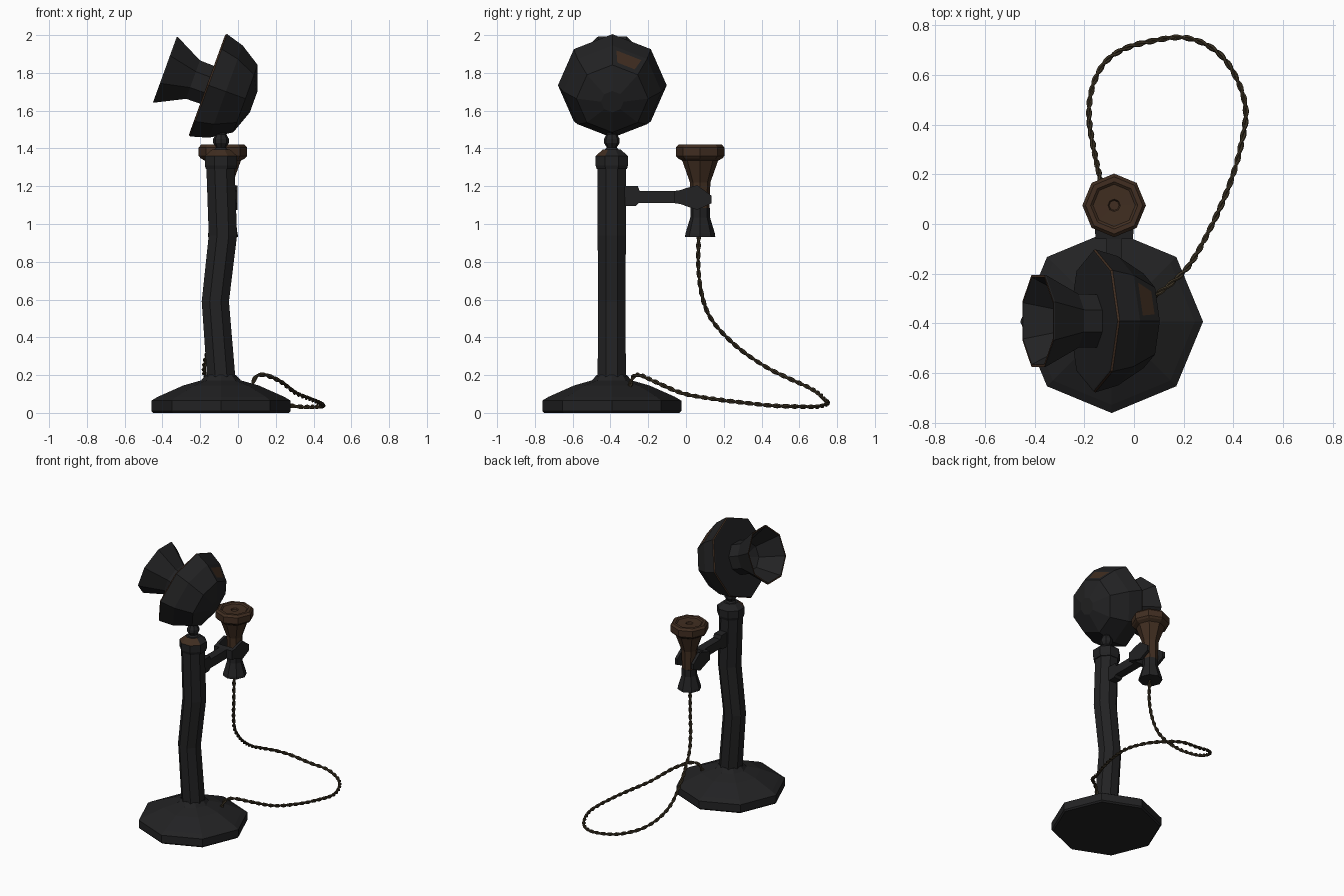
import bpy, bmesh, math
from mathutils import Matrix, Vector

if "Cube" in bpy.data.objects:
    bpy.data.objects.remove(bpy.data.objects["Cube"])


def material(name, rgb):
    m = bpy.data.materials.new(name)
    m.diffuse_color = (*rgb, 1)
    m.use_nodes = True
    m.node_tree.nodes["Principled BSDF"].inputs["Base Color"].default_value = m.diffuse_color
    return m


BLACK = material("black enamel", (0.016, 0.016, 0.017))
BROWN = material("worn brown", (0.052, 0.027, 0.015))
CORD = material("cord brown", (0.05, 0.037, 0.02))


def finish(name, bm, matrix=Matrix()):
    bmesh.ops.recalc_face_normals(bm, faces=bm.faces)
    bm.transform(matrix)
    me = bpy.data.meshes.new(name)
    bm.to_mesh(me)
    bm.free()
    for m in (BLACK, BROWN):
        me.materials.append(m)
    ob = bpy.data.objects.new(name, me)
    bpy.context.collection.objects.link(ob)
    return ob


def lathe(rings, brown=(), phase=0.0, n=8):
    """Eight-sided loft through (radius, z, x shift) rings; 'brown' lists brown bands."""
    bm = bmesh.new()
    loops = []
    for r, z, *dx in rings:
        d = dx[0] if dx else 0
        loops.append([bm.verts.new((d + r * math.cos(math.radians(phase) + i * math.tau / n),
                                    r * math.sin(math.radians(phase) + i * math.tau / n), z))
                      for i in range(n)])
    for k, (a, b) in enumerate(zip(loops, loops[1:])):
        for i in range(n):
            j = (i + 1) % n
            bm.faces.new((a[i], a[j], b[j], b[i])).material_index = int(k in brown)
    bm.faces.new(loops[0]).material_index = int(0 in brown)
    bm.faces.new(loops[-1]).material_index = int(len(rings) - 2 in brown)
    bm.normal_update()
    return bm


def plate(name, outline, x, width):
    """Extrude a (y, z) outline along x, centred on x."""
    bm = bmesh.new()
    f = bm.faces.new([bm.verts.new((x - width / 2, y, z)) for y, z in outline])
    ext = bmesh.ops.extrude_face_region(bm, geom=[f])["geom"]
    bmesh.ops.translate(bm, vec=(width, 0, 0),
                        verts=[g for g in ext if isinstance(g, bmesh.types.BMVert)])
    return finish(name, bm)


STAND = Matrix.Translation((-0.09, -0.393, 0))

# Base
finish("base", lathe([(0.358, 0), (0.368, 0.01), (0.368, 0.065), (0.335, 0.085),
                      (0.2, 0.145), (0.105, 0.172), (0.08, 0.2)]), STAND)

# Bent column
finish("column", lathe([(0.083, 0.17), (0.081, 0.2), (0.078, 0.59, -0.03),
                        (0.081, 0.94, 0.01), (0.081, 1.31, -0.003)], phase=22.5), STAND)

# Collar with worn front bevels
bm = lathe([(0.086, 1.29), (0.093, 1.31), (0.093, 1.36), (0.05, 1.395)], phase=22.5)
bm.faces.ensure_lookup_table()
for f in bm.faces:
    c = f.calc_center_median()
    if 1.365 < c.z < 1.39 and c.y < -0.01:
        f.material_index = 1
finish("collar", bm, STAND)

# Swivel joint
finish("swivel", lathe([(0.045, 1.385), (0.026, 1.405), (0.042, 1.43), (0.042, 1.45),
                        (0.028, 1.475), (0.04, 1.53)]), STAND)

# Tilted transmitter frame: local z points out of the mouthpiece, local x points up
HEAD = Matrix(((0.341, 0, -0.94, -0.163), (0, 1, 0, -0.39),
               (0.94, 0, 0.341, 1.737), (0, 0, 0, 1)))

# Transmitter head with worn rim and a worn patch on its back
bm = lathe([(0.06, -0.262), (0.19, -0.215), (0.26, -0.105), (0.288, -0.008),
            (0.284, 0), (0.276, 0.001)], brown=(3,))
spot = Vector((0.2, 0.085, -0.16))
face = min(bm.faces, key=lambda f: (f.calc_center_median() - spot).length)
bmesh.ops.inset_region(bm, faces=[face], thickness=0.036)
face.material_index = 1
finish("transmitter_head", bm, HEAD)

# Hollow mouthpiece
finish("mouthpiece", lathe([(0.115, -0.005), (0.117, 0.08), (0.2, 0.232), (0.2, 0.238),
                            (0.19, 0.238), (0.1, 0.085), (0.04, 0.06)],
                           brown=(3,), phase=22.5), HEAD)

# Hook arm and fork
plate("hook_arm", [(-0.335, 1.2), (-0.255, 1.2), (-0.245, 1.175), (-0.035, 1.175),
                   (-0.035, 1.11), (-0.25, 1.11), (-0.265, 1.095), (-0.335, 1.095)], -0.08, 0.06)
plate("fork_bridge", [(-0.06, 1.175), (-0.025, 1.18), (-0.025, 1.105), (-0.06, 1.11)], -0.08, 0.15)
for side, s in (("left", -1), ("right", 1)):
    plate("fork_prong_" + side,
          [(-0.04, 1.175), (0, 1.19), (0.06, 1.205), (0.135, 1.15),
           (0.135, 1.11), (0.06, 1.075), (0, 1.095), (-0.04, 1.11)], -0.08 + s * 0.067, 0.02)

# Receiver: black flared foot, brown body and cap
RECEIVER = Matrix.Translation((-0.08, 0.075, 0))
finish("receiver_foot", lathe([(0.08, 0.932), (0.078, 0.95), (0.052, 1.035), (0.052, 1.085)]), RECEIVER)
finish("receiver_body", lathe([(0.05, 1.08), (0.054, 1.22), (0.095, 1.335), (0.118, 1.348),
                               (0.128, 1.36), (0.128, 1.405), (0.115, 1.42), (0.095, 1.42),
                               (0.085, 1.412), (0.025, 1.41), (0.02, 1.402)],
                              brown=range(10)), RECEIVER)

# Twisted two-strand cord
path = [Vector(p) for p in (
    (-.08, .068, .96), (-.08, .066, .76), (-.1, .09, .6), (-.125, .145, .48), (-.155, .27, .35),
    (-.18, .42, .245), (-.17, .54, .185), (-.125, .64, .14), (-.05, .70, .105), (.064, .735, .07),
    (.205, .75, .05), (.326, .70, .033), (.406, .6, .033), (.45, .46, .038), (.427, .3, .055),
    (.378, .14, .075), (.306, -.02, .105), (.225, -.163, .165), (.145, -.243, .2),
    (.095, -.28, .19), (.07, -.3, .13))]
ext = [2 * path[0] - path[1]] + path + [2 * path[-1] - path[-2]]
samples = []
for a, b, c, d in zip(ext, ext[1:], ext[2:], ext[3:]):
    steps = max(2, round((c - b).length / 0.011))
    for i in range(steps):
        t = i / steps
        samples.append(0.5 * (2 * b + (c - a) * t + (2 * a - 5 * b + 4 * c - d) * t * t
                              + (3 * b - a - 3 * c + d) * t ** 3))
samples.append(path[-1])

for k in range(2):
    cu = bpy.data.curves.new("cord_strand", "CURVE")
    cu.dimensions = "3D"
    cu.bevel_depth = 0.0068
    cu.bevel_resolution = 1
    cu.use_fill_caps = True
    cu.materials.append(CORD)
    sp = cu.splines.new("POLY")
    sp.points.add(len(samples) - 1)
    normal, travelled = Vector((1, 0, 0)), 0.0
    for i, p in enumerate(samples):
        tangent = (samples[min(i + 1, len(samples) - 1)] - samples[max(i - 1, 0)]).normalized()
        normal = (normal - tangent * normal.dot(tangent)).normalized()
        travelled += (p - samples[max(i - 1, 0)]).length
        turn = Matrix.Rotation(travelled / 0.1 * math.tau + k * math.pi, 3, tangent)
        sp.points[i].co = (*(p + turn @ normal * 0.006), 1)
    sp.use_smooth = False
    ob = bpy.data.objects.new("cord_strand_%d" % (k + 1), cu)
    bpy.context.collection.objects.link(ob)
